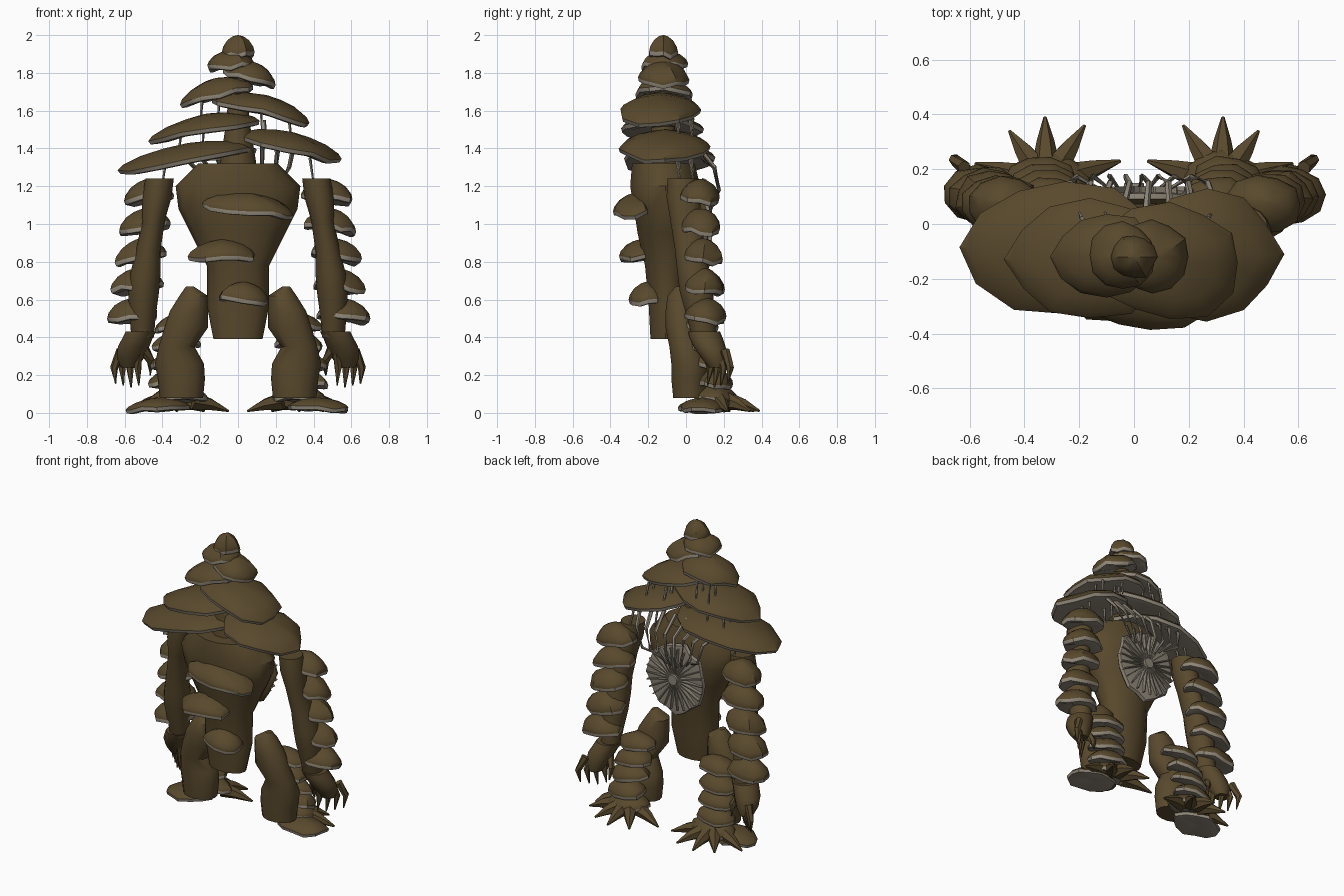
import bpy, bmesh, math, random
from mathutils import Vector, Matrix

if "Cube" in bpy.data.objects:
    bpy.data.objects.remove(bpy.data.objects["Cube"])
random.seed(4)


def material(name, rgb):
    m = bpy.data.materials.new(name)
    m.use_nodes = True
    m.diffuse_color = (*rgb, 1)
    m.node_tree.nodes["Principled BSDF"].inputs["Base Color"].default_value = (*rgb, 1)
    return m


BROWN = material("bark_brown", (0.10, 0.067, 0.026))
PALE = material("gill_grey", (0.27, 0.235, 0.185))
objects = []


def finish(bm, name, mats):
    bmesh.ops.recalc_face_normals(bm, faces=bm.faces)
    me = bpy.data.meshes.new(name)
    bm.to_mesh(me)
    bm.free()
    for m in mats:
        me.materials.append(m)
    ob = bpy.data.objects.new(name, me)
    bpy.context.collection.objects.link(ob)
    objects.append(ob)
    return ob


def skin(bm, rings, pale_rows=()):
    """Bridge successive rings with quads and close both ends."""
    n = len(rings[0])
    for k in range(len(rings) - 1):
        for i in range(n):
            j = (i + 1) % n
            f = bm.faces.new((rings[k][i], rings[k][j], rings[k + 1][j], rings[k + 1][i]))
            f.material_index = int(k in pale_rows)
    first = bm.faces.new(rings[0][::-1])
    first.material_index = int(0 in pale_rows)
    bm.faces.new(rings[-1])


def loft(name, rows, sides=14, s=1):
    """Body part from horizontal oval sections: z, cx, cy, rx, ry."""
    bm = bmesh.new()
    rings = []
    for z, cx, cy, rx, ry in rows:
        rings.append([bm.verts.new((s * (cx + rx * math.cos(a)), cy + ry * math.sin(a), z))
                      for a in (math.tau * i / sides for i in range(sides))])
    skin(bm, rings)
    return finish(bm, name, [BROWN])


def tube(name, points, radii, mat=BROWN, sides=6):
    """Tapered tube along a path."""
    bm = bmesh.new()
    pts = [Vector(p) for p in points]
    rings = []
    for i, p in enumerate(pts):
        d = pts[min(i + 1, len(pts) - 1)] - pts[max(i - 1, 0)]
        q = Vector((0, 0, 1)).rotation_difference(d.normalized())
        rings.append([bm.verts.new(p + q @ Vector((radii[i] * math.cos(a), radii[i] * math.sin(a), 0)))
                      for a in (math.tau * k / sides for k in range(sides))])
    skin(bm, rings)
    return finish(bm, name, [mat])


DOME = [(0.12, 0, -0.004), (0.85, 0, -0.02), (0.97, 0, -0.016), (1, 0.06, 0), (0.92, 0.34, 0),
        (0.66, 0.72, 0), (0.34, 0.95, 0), (0.04, 1.05, 0)]


def cap(name, centre, rx, ry, h, tilt=(0, 0), sides=12):
    """Bracket fungus: irregular brown dome over a pale rim and underside."""
    bm = bmesh.new()
    wob = [1 + random.uniform(-0.08, 0.07) for _ in range(sides)]
    sag = [random.uniform(-0.16, 0.12) * h for _ in range(sides)]
    mat = (Matrix.Translation(centre) @ Matrix.Rotation(tilt[1], 4, 'Y')
           @ Matrix.Rotation(tilt[0], 4, 'X'))
    rings = []
    for r, up, drop in DOME:
        rings.append([bm.verts.new(mat @ Vector((
            rx * r * wob[i] * math.cos(math.tau * i / sides),
            ry * r * wob[i] * math.sin(math.tau * i / sides),
            up * h + drop + sag[i] * r))) for i in range(sides)])
    skin(bm, rings, pale_rows=(0, 1, 2))
    return finish(bm, name, [BROWN, PALE])


# Torso and the stem carrying the stacked caps
loft("torso", [(0.39, 0, -0.11, 0.13, 0.08), (0.57, 0, -0.1, 0.165, 0.1),
               (0.78, 0, -0.1, 0.165, 0.12), (0.95, 0, -0.1, 0.25, 0.16),
               (1.08, 0, -0.1, 0.315, 0.18), (1.2, 0, -0.11, 0.33, 0.19),
               (1.32, 0, -0.12, 0.21, 0.17)])
loft("cap_stem", [(1.3, 0, -0.12, 0.1, 0.09), (1.55, 0, -0.12, 0.06, 0.06),
                  (1.9, 0, -0.12, 0.04, 0.04)], 10)

# Stacked caps: centre x, y, z, rx, ry, height, sideways tilt
stack = [(-0.25, -0.085, 1.34, 0.37, 0.255, 0.085, -0.17), (0.265, -0.11, 1.4, 0.275, 0.235, 0.085, 0.24),
         (-0.16, -0.13, 1.5, 0.3, 0.225, 0.08, -0.17), (0.13, -0.14, 1.595, 0.27, 0.215, 0.085, 0.24),
         (-0.1, -0.12, 1.685, 0.2, 0.16, 0.085, -0.22), (0.065, -0.12, 1.77, 0.145, 0.14, 0.085, 0.24),
         (-0.04, -0.115, 1.84, 0.125, 0.12, 0.075, -0.1), (0, -0.12, 1.9, 0.082, 0.082, 0.095, 0)]
for i, (x, y, z, rx, ry, h, t) in enumerate(stack):
    cap(f"head_cap_{i + 1}", (x, y, z), rx, ry, h, (0, t))

# Shelves on the chest
for i, (x, y, z, rx, ry, t) in enumerate([(0.06, -0.27, 1.075, 0.24, 0.12, 0.1),
                                          (-0.08, -0.23, 0.83, 0.18, 0.13, -0.03),
                                          (0.03, -0.2, 0.605, 0.135, 0.1, 0.1)]):
    cap(f"chest_shelf_{i + 1}", (x, y, z), rx, ry, 0.085, (0.1, t))

# Gilled disc on the back, with radial blades and a hub
DISC = Vector((0, 0.1, 1.0))
cap("back_disc", DISC, 0.215, 0.245, 0.07, (math.pi / 2, 0), 20)
bm = bmesh.new()
for i in range(26):
    m = (Matrix.Translation(DISC + Vector((0, 0.022, 0))) @ Matrix.Rotation(math.tau * i / 26, 4, 'Y')
         @ Matrix.Translation((0.12, 0, 0)) @ Matrix.Diagonal((0.18, 0.03, 0.007, 1)))
    bmesh.ops.create_cube(bm, size=1, matrix=m)
finish(bm, "back_gills", [PALE])
tube("back_hub", [DISC, DISC + Vector((0, 0.05, 0))], [0.045, 0.035], PALE, 10)

# Hanging strands from the large caps to the disc rim
for i in range(8):
    k = (i - 3.5) / 3.5
    tube(f"strand_{i + 1}", [(0.3 * k, 0.05, 1.4 + 0.03 * k), (0.25 * k + 0.02, 0.15, 1.3),
                             (0.21 * k, 0.175, 1.18), (0.13 * k, 0.13, 1.06 + 0.08 * abs(k))],
         [0.014, 0.012, 0.01, 0.006], PALE, 5)
# Short rods between neighbouring caps
for i, (x, z) in enumerate([(-0.38, 1.22), (0.38, 1.22), (-0.3, 1.37), (0.27, 1.42), (-0.19, 1.53),
                            (0.14, 1.42), (0.12, 1.5), (-0.18, 1.4), (-0.1, 1.55), (0.2, 1.27)]):
    for y in (-0.03, 0.04):
        tube(f"support_rod_{i + 1}", [(x * 1.05, y, z), (x, y - 0.02, z + 0.13)],
             [0.005, 0.009], PALE, 5)

for side, s in (("left", 1), ("right", -1)):
    def p(x, y, z):
        return (s * x, y, z)

    # Arm, flared wrist and hand
    loft(f"{side}_arm", [(0.4, 0.505, 0.095, 0.06, 0.065), (0.5, 0.505, 0.08, 0.068, 0.075),
                         (0.64, 0.5, 0.055, 0.082, 0.09), (0.74, 0.49, 0.04, 0.08, 0.088),
                         (0.86, 0.475, 0.02, 0.065, 0.08), (1.02, 0.447, 0.0, 0.06, 0.085),
                         (1.14, 0.43, -0.015, 0.078, 0.09), (1.24, 0.415, -0.02, 0.075, 0.08)], 14, s)
    loft(f"{side}_hand", [(0.24, 0.575, 0.165, 0.045, 0.045), (0.29, 0.57, 0.15, 0.072, 0.068),
                          (0.35, 0.553, 0.125, 0.083, 0.085), (0.4, 0.53, 0.105, 0.08, 0.088),
                          (0.43, 0.515, 0.095, 0.08, 0.085)], 12, s)
    for i in range(4):
        x, y = 0.53 + 0.03 * i, 0.1 + 0.035 * i
        tube(f"{side}_finger_{i + 1}", [p(x, y, 0.33), p(x + 0.012 * i, y + 0.03, 0.24),
                                        p(x - 0.005 + 0.011 * i, y + 0.015, 0.135 + 0.01 * abs(i - 1))],
             [0.026, 0.021, 0.004])
    tube(f"{side}_thumb", [p(0.5, 0.12, 0.34), p(0.46, 0.15, 0.27), p(0.465, 0.17, 0.2)],
         [0.03, 0.022, 0.005])

    # Overlapping shelves down the back of the arm
    for i in range(5):
        z = 1.14 - 0.158 * i
        cap(f"{side}_arm_shelf_{i + 1}", p(0.47 + 0.021 * i, 0.07 + 0.009 * i, z),
            0.14, 0.108, 0.095, (-0.12, s * 0.16), 11)

    # Leg with a pointed thigh and an outward knee
    loft(f"{side}_leg", [(0.08, 0.3, 0.02, 0.115, 0.09), (0.18, 0.3, 0.02, 0.125, 0.1),
                         (0.26, 0.31, 0.02, 0.13, 0.1), (0.35, 0.325, 0.0, 0.095, 0.09),
                         (0.45, 0.275, -0.02, 0.115, 0.09), (0.54, 0.26, -0.025, 0.1, 0.085),
                         (0.62, 0.235, -0.03, 0.075, 0.07), (0.67, 0.255, -0.03, 0.02, 0.025)], 14, s)
    for i in range(4):
        cap(f"{side}_leg_shelf_{i + 1}", p(0.31 + 0.012 * i, 0.08 + 0.025 * i, 0.46 - 0.1 * i),
            0.135, 0.095, 0.07, (-0.15, s * 0.1), 10)

    # Foot caps and splayed claws
    cap(f"{side}_sole_cap", p(0.43, 0.09, 0.028), 0.165, 0.125, 0.05, (0, s * 0.05))
    cap(f"{side}_foot_cap", p(0.32, 0.16, 0.075), 0.15, 0.11, 0.07, (-0.1, s * 0.05))
    for i, (x, y) in enumerate([(0.05, 0.23), (0.18, 0.36), (0.325, 0.39), (0.455, 0.34), (0.58, 0.22)]):
        bx, by = 0.32 + 0.3 * (x - 0.32), 0.15 + 0.3 * (y - 0.15)
        tube(f"{side}_claw_{i + 1}", [p(bx, by, 0.065), p((bx + x) / 2, (by + y) / 2, 0.045), p(x, y, 0.01)],
             [0.05, 0.032, 0.006])

# Soft shading with crisp edges
bpy.ops.object.select_all(action='DESELECT')
for ob in objects:
    ob.select_set(True)
bpy.context.view_layer.objects.active = objects[0]
bpy.ops.object.shade_smooth_by_angle(angle=math.radians(38))
